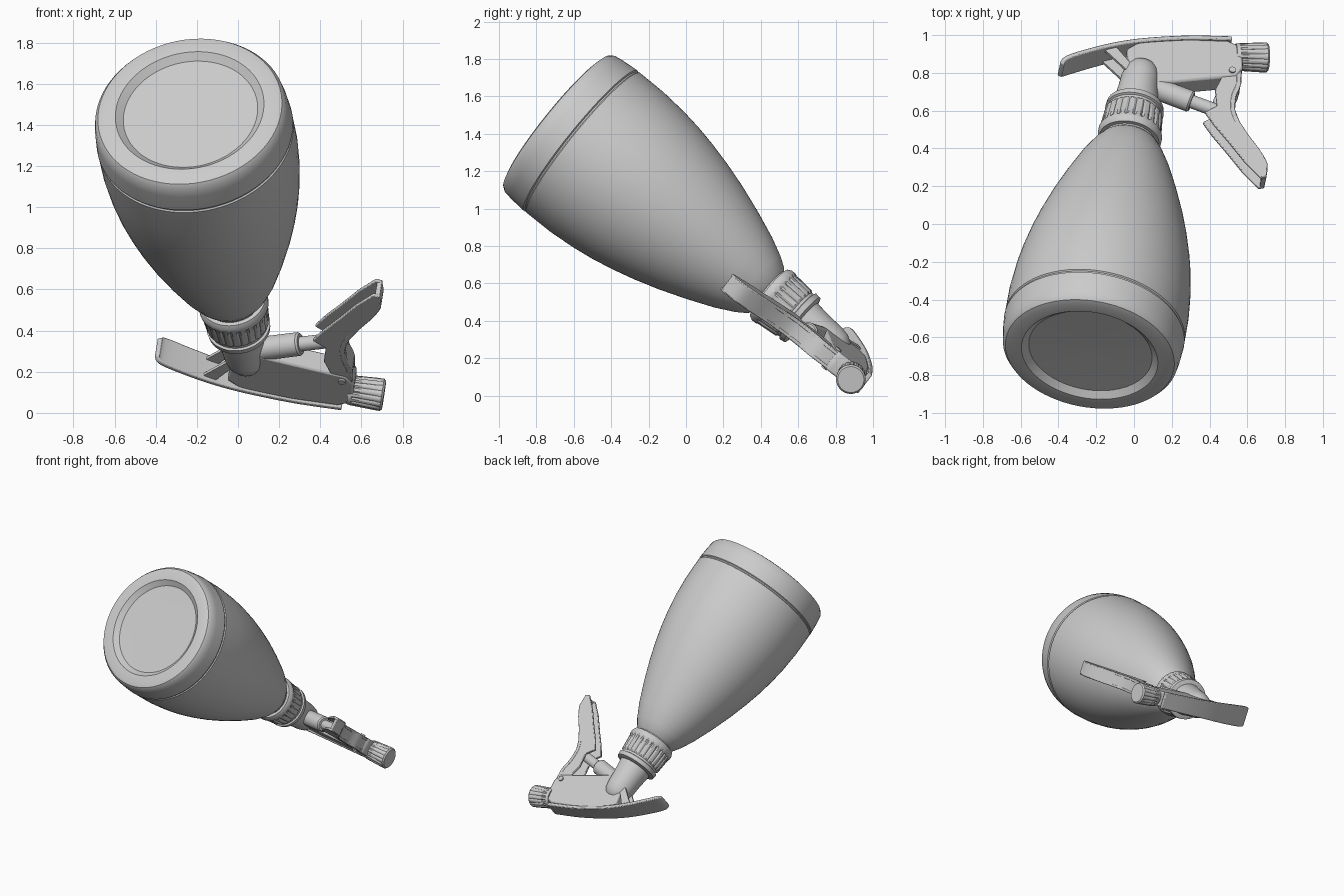
import bpy, bmesh, math
from mathutils import Matrix, Vector

if "Cube" in bpy.data.objects:
    bpy.data.objects.remove(bpy.data.objects["Cube"])

# Tilted frame: local z runs along the bottle, local x along the spray direction
axis = Vector((0.141, 0.769, -0.622)).normalized()
fwd = Vector((0.981, -0.19, -0.015))
fwd = (fwd - axis * fwd.dot(axis)).normalized()
side = axis.cross(fwd)
FRAME = Matrix((fwd, side, axis)).transposed().to_4x4()
FRAME.translation = (-0.235, -0.695, 1.47)

grey = bpy.data.materials.new("grey_plastic")
grey.diffuse_color = (0.6, 0.6, 0.6, 1)
grey.use_nodes = True
grey.node_tree.nodes["Principled BSDF"].inputs["Base Color"].default_value = grey.diffuse_color


def finish(name, bm, local=Matrix(), bevel=0.0, angle=35):
    bmesh.ops.recalc_face_normals(bm, faces=bm.faces)
    me = bpy.data.meshes.new(name)
    bm.to_mesh(me)
    bm.free()
    me.materials.append(grey)
    ob = bpy.data.objects.new(name, me)
    bpy.context.collection.objects.link(ob)
    ob.matrix_world = FRAME @ local
    if bevel:
        m = ob.modifiers.new("bevel", 'BEVEL')
        m.width, m.segments = bevel, 2
    bpy.ops.object.select_all(action='DESELECT')
    ob.select_set(True)
    bpy.context.view_layer.objects.active = ob
    bpy.ops.object.shade_smooth_by_angle(angle=math.radians(angle))
    return ob


def lathe(name, profile, local=Matrix(), n=64, rib=0.0, ribbed=()):
    """Turn (height, radius) points; rows listed in ribbed get grip ridges."""
    bm = bmesh.new()
    rows = []
    for i, (z, r) in enumerate(profile):
        row = []
        for k in range(n):
            rr = r - (rib if i in ribbed and k % 4 == 0 else 0)
            a = 2 * math.pi * k / n
            row.append(bm.verts.new((rr * math.cos(a), rr * math.sin(a), z)))
        rows.append(row)
    for lo, hi in zip(rows, rows[1:]):
        for k in range(n):
            j = (k + 1) % n
            bm.faces.new((lo[k], lo[j], hi[j], hi[k]))
    bm.faces.new(rows[0])
    bm.faces.new(rows[-1])
    return finish(name, bm, local)


def plate(name, outline, y0, y1, bevel=0.0):
    """Side outline of (x, z) points extruded across the width."""
    bm = bmesh.new()
    f = bm.faces.new([bm.verts.new((x, y0, z)) for x, z in outline])
    ex = bmesh.ops.extrude_face_region(bm, geom=[f])
    bmesh.ops.translate(bm, vec=(0, y1 - y0, 0),
                        verts=[v for v in ex["geom"] if isinstance(v, bmesh.types.BMVert)])
    return finish(name, bm, bevel=bevel)


def strip(name, path, thick, bevel=0.006):
    """Curved strap following (x, z, half width) points, smoothed between them."""
    pts = []
    for i in range(len(path) - 1):
        p = [Vector(path[min(max(j, 0), len(path) - 1)]) for j in range(i - 1, i + 3)]
        for s in range(4):
            t = s / 4
            pts.append(0.5 * (2 * p[1] + (p[2] - p[0]) * t
                              + (2 * p[0] - 5 * p[1] + 4 * p[2] - p[3]) * t * t
                              + (3 * p[1] - p[0] - 3 * p[2] + p[3]) * t ** 3))
    pts.append(Vector(path[-1]))
    bm = bmesh.new()
    rows = []
    for i, q in enumerate(pts):
        d = pts[min(i + 1, len(pts) - 1)] - pts[max(i - 1, 0)]
        nrm = Vector((-d.y, d.x)).normalized() * thick
        rows.append([bm.verts.new((q.x + nrm.x * k, q.z * s, q.y + nrm.y * k))
                     for k, s in ((0, -1), (0, 1), (-1, 1), (-1, -1))])
    for a, b in zip(rows, rows[1:]):
        for k in range(4):
            j = (k + 1) % 4
            bm.faces.new((a[k], a[j], b[j], b[k]))
    bm.faces.new(rows[0])
    bm.faces.new(rows[-1])
    return finish(name, bm, bevel=bevel)


def along(p, q):
    """Local matrix whose z axis runs from p to q in the side plane."""
    d = Vector((q[0] - p[0], 0, q[1] - p[1]))
    m = d.to_track_quat('Z', 'Y').to_matrix().to_4x4()
    m.translation = (p[0], 0, p[1])
    return m, d.length


# Bottle with recessed base, groove and tapering shoulder
lathe("bottle", [(0.035, 0.02), (0.03, 0.33), (0.0, 0.365), (0.0, 0.425), (0.008, 0.452),
                 (0.03, 0.468), (0.08, 0.476), (0.172, 0.483), (0.178, 0.475), (0.186, 0.475),
                 (0.192, 0.482), (0.35, 0.481), (0.5, 0.469), (0.62, 0.452), (0.74, 0.428),
                 (0.86, 0.398), (1.0, 0.356), (1.15, 0.303), (1.3, 0.243), (1.4, 0.193),
                 (1.45, 0.16), (1.47, 0.14), (1.6, 0.14)], n=72)

# Screw collar with grip ridges and top flange
lathe("collar", [(1.48, 0.12), (1.48, 0.16), (1.5, 0.17), (1.525, 0.17), (1.535, 0.165),
                 (1.65, 0.155), (1.66, 0.145), (1.675, 0.145), (1.68, 0.156), (1.71, 0.152),
                 (1.72, 0.12)], n=96, rib=0.008, ribbed=(4, 5))

# Rounded neck rising into the head
lathe("neck", [(1.69, 0.12), (1.72, 0.12), (1.82, 0.108), (1.9, 0.102), (1.95, 0.092),
               (1.985, 0.072), (2.005, 0.045), (2.015, 0.01)], n=48)

# Spray head body
plate("head_body", [(0.05, 1.84), (0.12, 1.86), (0.5, 2.0), (0.525, 2.06), (0.5, 2.2),
                    (0.42, 2.225), (0.2, 2.18), (-0.04, 2.105), (-0.1, 2.04), (-0.06, 1.9)],
      -0.058, 0.058, 0.012)

# Curved top strap that continues into the rear finger rest
strip("top_strap", [(-0.435, 1.86, 0.055), (-0.41, 1.9, 0.077), (-0.27, 1.995, 0.078),
                    (-0.13, 2.075, 0.074), (0.02, 2.14, 0.069), (0.22, 2.205, 0.066),
                    (0.435, 2.255, 0.063)], 0.025)
for s in (-1, 1):
    y = s * 0.05
    plate("rear_strut", [(-0.21, 2.0), (-0.16, 2.04), (-0.06, 1.94), (-0.07, 1.89)],
          y - 0.008, y + 0.008)

# Nozzle cap and its stem
m, l = along((0.475, 2.17), (0.645, 2.208))
lathe("nozzle_cap", [(0, 0.05), (0, 0.07), (0.02, 0.074), (0.03, 0.074), (l - 0.04, 0.079),
                     (l - 0.01, 0.079), (l, 0.07)], m, 64, 0.007, (3, 4))
m, l = along((0.42, 2.155), (0.49, 2.173))
lathe("nozzle_stem", [(0, 0.055), (l, 0.055)], m, 32)

# Pump cylinder and plunger
m, l = along((0.08, 1.86), (0.29, 1.815))
lathe("pump_cylinder", [(0, 0.058), (l - 0.01, 0.058), (l, 0.05)], m, 32)
m, l = along((0.25, 1.825), (0.47, 1.78))
lathe("plunger", [(0, 0.036), (l, 0.036)], m, 24)

# Trigger: two cheeks joined by a curved front web, open toward the bottle
cheek = [(0.515, 2.06), (0.53, 1.97), (0.515, 1.87), (0.522, 1.78), (0.555, 1.71),
         (0.615, 1.63), (0.69, 1.545), (0.742, 1.465), (0.75, 1.375), (0.72, 1.362),
         (0.62, 1.45), (0.52, 1.558), (0.43, 1.65), (0.368, 1.725), (0.425, 1.78),
         (0.40, 1.885), (0.43, 2.02)]
for s in (-1, 1):
    plate("trigger_cheek", cheek, s * 0.045 - 0.009, s * 0.045 + 0.009, 0.004)
strip("trigger_web", [(0.515, 2.04, 0.054), (0.528, 1.95, 0.056), (0.515, 1.87, 0.057),
                      (0.522, 1.78, 0.056), (0.555, 1.71, 0.055), (0.615, 1.63, 0.053),
                      (0.69, 1.545, 0.051), (0.742, 1.465, 0.05), (0.75, 1.372, 0.048)],
      0.025, 0.004)

# Pivot pin through the trigger and head
bm = bmesh.new()
bmesh.ops.create_cone(bm, cap_ends=True, segments=20, radius1=0.018, radius2=0.018, depth=0.135)
finish("pivot_pin", bm, Matrix.Translation((0.47, 0, 2.03)) @ Matrix.Rotation(math.pi / 2, 4, 'X'))
